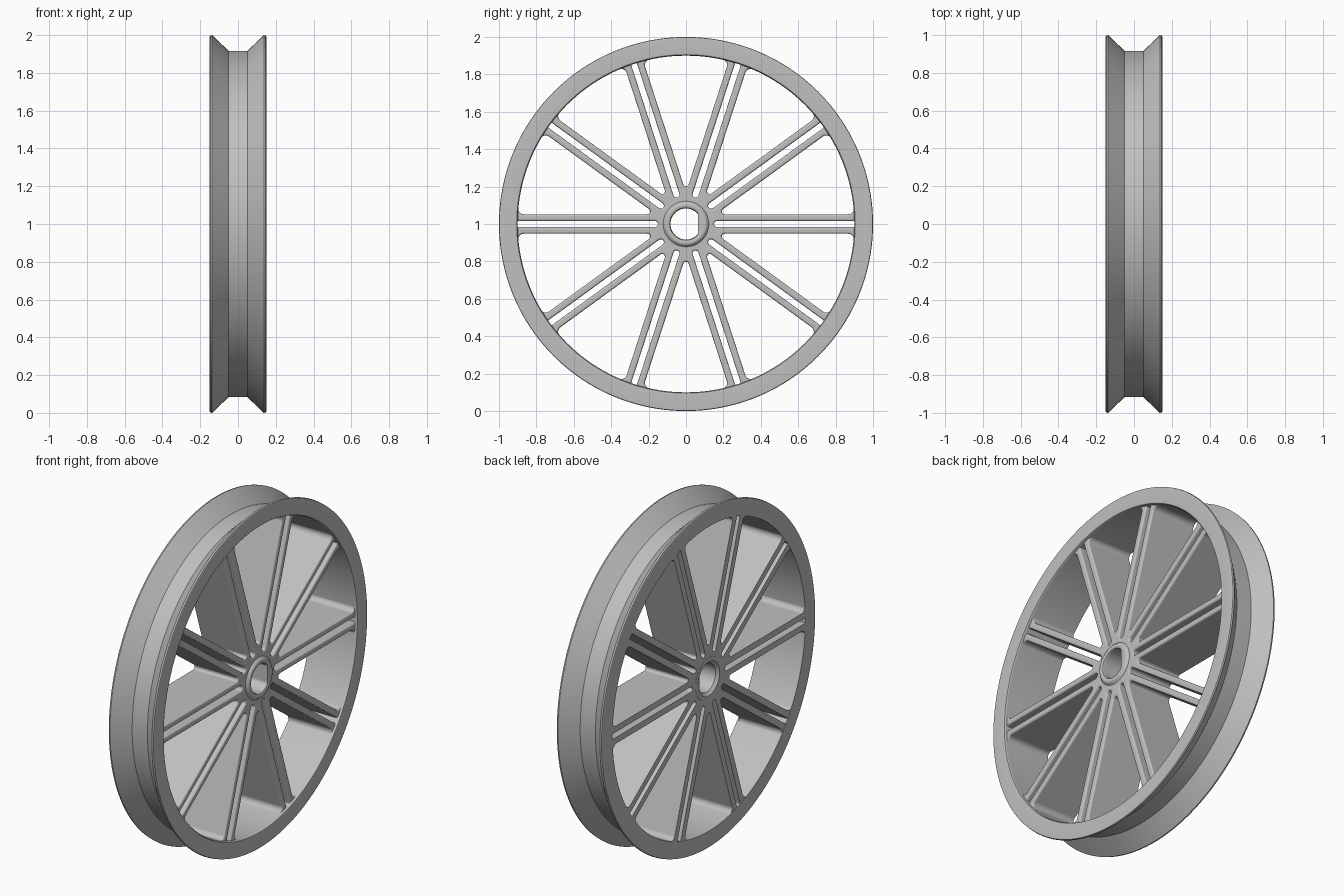
import bpy, bmesh
from math import sin, cos, asin, pi, radians

if "Cube" in bpy.data.objects:
    bpy.data.objects.remove(bpy.data.objects["Cube"], do_unlink=True)

metal = bpy.data.materials.new("grey metal")
metal.use_nodes = True
GREY = (0.527, 0.527, 0.527, 1)
metal.diffuse_color = GREY
metal.node_tree.nodes["Principled BSDF"].inputs["Base Color"].default_value = GREY

SPOKES = 10
HALF = pi / SPOKES          # half the angle between spoke pairs
RIM_IN = 0.901              # spoke openings end just inside the rim wall
BAR_OUT, BAR_IN = 0.052, 0.016   # sides of a paired spoke, from its centre line
EDGE = 0.01                 # rounding of the spoke edges
BACK, FACE = -0.149, 0.135  # depth of the spokes


def loft(bm, loops, closed=False):
    """Bridge closed loops of points with quads; return rings of verts."""
    rings = [[bm.verts.new(p) for p in loop] for loop in loops]
    pairs = list(zip(rings, rings[1:]))
    if closed:
        pairs.append((rings[-1], rings[0]))
    for a, b in pairs:
        for i in range(len(a)):
            bm.faces.new((a[i - 1], a[i], b[i], b[i - 1]))
    return rings


def circle(x, r, n):
    return [(x, r * cos(2 * pi * i / n), 1 + r * sin(2 * pi * i / n)) for i in range(n)]


def finish(bm, name):
    bmesh.ops.recalc_face_normals(bm, faces=bm.faces[:])
    mesh = bpy.data.meshes.new(name)
    bm.to_mesh(mesh)
    bm.free()
    obj = bpy.data.objects.new(name, mesh)
    mesh.materials.append(metal)
    bpy.context.collection.objects.link(obj)
    bpy.ops.object.select_all(action='DESELECT')
    obj.select_set(True)
    bpy.context.view_layer.objects.active = obj
    bpy.ops.object.shade_smooth_by_angle(angle=radians(35))
    weighted = obj.modifiers.new("even shading", 'WEIGHTED_NORMAL')
    weighted.keep_sharp = True


def lathe(name, profile, n, flat=None):
    """Turn an (x, radius) profile around the axle; flat cuts the bore to a D."""
    bm = bmesh.new()
    loops = []
    for x, r in profile:
        loop = circle(x, r, n)
        if flat and r < 0.09:
            loop = [(px, min(py, flat), pz) for px, py, pz in loop]
        loops.append(loop)
    loft(bm, loops, closed=True)
    finish(bm, name)


def opening(arcs, turn, x, grow):
    """Outline made of arcs (u, v, radius, start, end, steps), grown outward."""
    points = []
    for u, v, r, a0, a1, n in arcs:
        for i in range(n + 1):
            a = a0 + (a1 - a0) * i / n
            pu, pv = u + (r + grow) * cos(a), v + (r + grow) * sin(a)
            points.append((x, pu * cos(turn) - pv * sin(turn),
                           1 + pu * sin(turn) + pv * cos(turn)))
    return points


# Rim with V-shaped groove and rounded front inner edge
lathe("rim", [(-0.15, 0.9), (-0.15, 0.992), (-0.146, 0.998), (-0.137, 1.0),
              (-0.05, 0.917), (0.05, 0.917), (0.137, 1.0), (0.146, 0.998),
              (0.15, 0.992), (0.15, 0.912), (0.147, 0.905), (0.138, 0.9)], 160)

# Hub with rounded front lip and D-shaped bore
lathe("hub", [(-0.15, 0.1), (-0.135, 0.083), (0.138, 0.083), (0.146, 0.087),
              (0.15, 0.095), (0.15, 0.105), (0.147, 0.112), (0.14, 0.117),
              (0.132, 0.125), (-0.15, 0.125)], 64, flat=0.065)

# Wedge opening between neighbouring spoke pairs
tip, corner = 0.015, 0.03
lean = HALF - asin((BAR_OUT + corner) / (RIM_IN - corner))
cu, cv = (RIM_IN - corner) * cos(lean), (RIM_IN - corner) * sin(lean)
side = pi / 2 + HALF
wedge = [((BAR_OUT + tip) / sin(HALF), 0, tip, side, 2 * pi - side, 12),
         (cu, -cv, corner, -side, -lean * 1.2, 8),
         (0, 0, RIM_IN, -lean * 0.97, lean * 0.97, 10),
         (cu, cv, corner, lean * 1.2, side, 8)]

# Narrow slot between the two bars of a pair
nook = 0.006
slot = [(0.15 + BAR_IN, 0, BAR_IN, pi / 2, 3 * pi / 2, 10),
        (RIM_IN - nook, nook - BAR_IN, nook, -pi / 2, 0, 4),
        (RIM_IN - nook, BAR_IN - nook, nook, 0, pi / 2, 4)]

# Spokes: one plate pierced by all openings, with rounded front edges
levels = [(BACK, 0)] + [(FACE - EDGE + EDGE * sin(t), EDGE * (1 - cos(t)))
                        for t in (i * pi / 8 for i in range(5))]
bm = bmesh.new()
walls = [loft(bm, [circle(x, r, n) for x, _ in levels])
         for r, n in ((0.914, 160), (0.11, 48))]
for k in range(SPOKES):
    for arcs, turn in ((slot, 2 * k * HALF), (wedge, (2 * k + 1) * HALF)):
        walls.append(loft(bm, [opening(arcs, turn, x, g) for x, g in levels]))
for end in (0, -1):
    border = [bm.edges.get((w[end][i - 1], w[end][i]))
              for w in walls for i in range(len(w[end]))]
    bmesh.ops.triangle_fill(bm, edges=border, use_beauty=True,
                            normal=(1 if end else -1, 0, 0))
finish(bm, "spokes")
